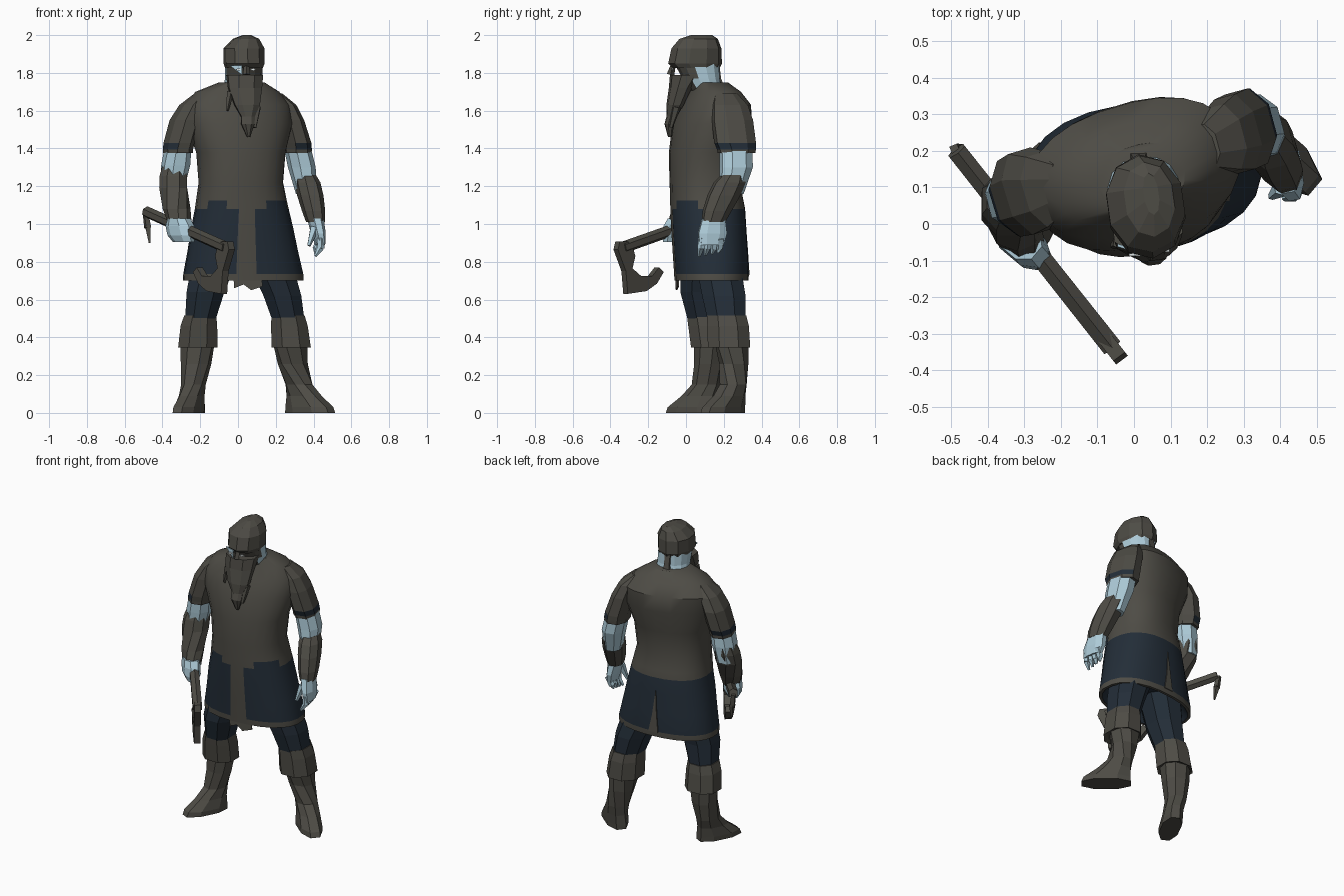
import bpy, bmesh, math
from mathutils import Vector

cube = bpy.data.objects.get("Cube")
if cube:
    bpy.data.objects.remove(cube, do_unlink=True)


def material(name, rgb):
    m = bpy.data.materials.new(name)
    m.use_nodes = True
    m.diffuse_color = (*rgb, 1)
    bsdf = next(n for n in m.node_tree.nodes if n.type == 'BSDF_PRINCIPLED')
    bsdf.inputs["Base Color"].default_value = (*rgb, 1)
    bsdf.inputs["Roughness"].default_value = 0.9
    return m


MATS = [material("worn_leather", (0.076, 0.072, 0.060)),
        material("navy_cloth", (0.017, 0.027, 0.040)),
        material("pale_skin", (0.42, 0.60, 0.69)),
        material("eye_white", (0.75, 0.80, 0.80))]
LEATHER, NAVY, SKIN, WHITE = range(4)


def finish(name, bm, color=LEATHER, smooth=0):
    """color is a material index or a rule on the face centre."""
    bmesh.ops.recalc_face_normals(bm, faces=bm.faces)
    for f in bm.faces:
        f.material_index = color(f.calc_center_median()) if callable(color) else color
    me = bpy.data.meshes.new(name)
    bm.to_mesh(me)
    bm.free()
    for m in MATS:
        me.materials.append(m)
    ob = bpy.data.objects.new(name, me)
    bpy.context.scene.collection.objects.link(ob)
    if smooth:
        bpy.ops.object.select_all(action='DESELECT')
        ob.select_set(True)
        bpy.context.view_layer.objects.active = ob
        bpy.ops.object.shade_smooth_by_angle(angle=math.radians(smooth))
    return ob


def loft(name, rings, color=LEATHER, sides=8, rot=0, power=0.9, smooth=0):
    """Stack level rings (x, y, z, half width, half depth[, turn in degrees])."""
    bm = bmesh.new()
    loops = []
    fit = 1 / math.cos(math.pi / sides) ** power
    for x, y, z, a, b, *t in rings:
        r = math.radians(t[0] if t else rot)
        loop = []
        for i in range(sides):
            w = 2 * math.pi * (i + 0.5) / sides
            u, v = math.cos(w), math.sin(w)
            u = fit * a * math.copysign(abs(u) ** power, u)
            v = fit * b * math.copysign(abs(v) ** power, v)
            loop.append(bm.verts.new((x + u * math.cos(r) - v * math.sin(r),
                                      y + u * math.sin(r) + v * math.cos(r), z)))
        loops.append(loop)
    for lo, hi in zip(loops, loops[1:]):
        for i in range(sides):
            j = (i + 1) % sides
            bm.faces.new((lo[i], lo[j], hi[j], hi[i]))
    bm.faces.new(loops[0])
    bm.faces.new(loops[-1])
    return finish(name, bm, color, smooth)


def bar(name, p, q, r1, r2, color=LEATHER, sides=6):
    """Tapered bar between two points."""
    p, q = Vector(p), Vector(q)
    bm = bmesh.new()
    bmesh.ops.create_cone(bm, cap_ends=True, segments=sides, radius1=r1, radius2=r2,
                          depth=(q - p).length)
    turn = (q - p).to_track_quat('Z', 'Y')
    for v in bm.verts:
        v.co = turn @ v.co + (p + q) / 2
    return finish(name, bm, color)


def plate(name, points, offset, color=LEATHER):
    """Polygon thickened on both sides along offset."""
    bm = bmesh.new()
    off = Vector(offset)
    front = [bm.verts.new(Vector(p) - off) for p in points]
    back = [bm.verts.new(Vector(p) + off) for p in points]
    bm.faces.new(front)
    bm.faces.new(back)
    n = len(points)
    for i in range(n):
        bm.faces.new((front[i], front[(i + 1) % n], back[(i + 1) % n], back[i]))
    return finish(name, bm, color)


# Tunic: flared skirt, waist, chest and broad shoulders, turned to its left
def tunic_color(c):
    t = math.radians(7)
    dx, dy = c.x - 0.025, c.y - 0.125
    u, v = dx * math.cos(t) + dy * math.sin(t), -dx * math.sin(t) + dy * math.cos(t)
    if c.z < 0.735 or c.z > 1.125 or (abs(u) < 0.03 and v < 0):
        return LEATHER
    if c.z > 1.08:
        return NAVY if v < 0 and 0.09 < abs(u) < 0.21 else LEATHER
    return NAVY


loft("tunic", [
    (0.028, 0.135, 0.80, 0.22, 0.12, 5), (0.028, 0.135, 0.70, 0.30, 0.175, 5),
    (0.028, 0.135, 0.70, 0.318, 0.192, 5), (0.028, 0.135, 0.735, 0.316, 0.194, 5),
    (0.025, 0.128, 0.86, 0.29, 0.195, 6), (0.022, 0.12, 0.98, 0.268, 0.195, 7),
    (0.02, 0.115, 1.08, 0.246, 0.194, 8), (0.018, 0.11, 1.125, 0.238, 0.19, 9),
    (0.015, 0.10, 1.22, 0.222, 0.182, 12), (0.015, 0.107, 1.38, 0.236, 0.188, 15),
    (0.005, 0.137, 1.53, 0.285, 0.193, 17), (-0.003, 0.153, 1.63, 0.285, 0.173, 17),
    (-0.003, 0.145, 1.70, 0.225, 0.13, 17), (0.02, 0.125, 1.75, 0.12, 0.09, 17)],
    tunic_color, sides=24, power=0.87, smooth=35)
plate("front_cloth", [(-0.03, -0.05, 0.80), (-0.02, -0.052, 0.66), (0.03, -0.052, 0.68),
                      (0.07, -0.05, 0.65), (0.13, -0.04, 0.67), (0.12, -0.04, 0.80)], (0, 0.004, 0))
plate("back_slit_trim", [(-0.025, 0.326, 0.73), (0.04, 0.332, 0.73), (0.018, 0.325, 0.84),
                         (0.0, 0.313, 1.0), (-0.012, 0.322, 0.85)], (0, 0.0045, 0))


# Arms: sleeve with trim on the outside, bare upper arm, bracer
def sleeve_color(c):
    return NAVY if 1.395 < c.z < 1.43 and (c.x > 0.33 or c.x < -0.33) else LEATHER


loft("right_sleeve", [(-0.318, 0.072, 1.375, 0.069, 0.096), (-0.318, 0.072, 1.395, 0.07, 0.098),
     (-0.312, 0.078, 1.43, 0.071, 0.108), (-0.28, 0.09, 1.55, 0.07, 0.115),
     (-0.24, 0.095, 1.63, 0.06, 0.10), (-0.185, 0.105, 1.69, 0.04, 0.065)], sleeve_color, rot=17)
loft("left_sleeve", [(0.312, 0.268, 1.375, 0.069, 0.095), (0.312, 0.267, 1.395, 0.07, 0.098),
     (0.308, 0.26, 1.43, 0.07, 0.106), (0.275, 0.245, 1.55, 0.065, 0.106),
     (0.245, 0.232, 1.63, 0.055, 0.092), (0.19, 0.21, 1.69, 0.04, 0.06)], sleeve_color, rot=15)
loft("right_upper_arm", [(-0.345, 0.065, 1.20, 0.058, 0.068), (-0.33, 0.07, 1.31, 0.07, 0.08),
     (-0.318, 0.07, 1.40, 0.064, 0.082)], SKIN, rot=15)
loft("left_upper_arm", [(0.36, 0.24, 1.16, 0.048, 0.062), (0.338, 0.266, 1.30, 0.066, 0.083),
     (0.315, 0.264, 1.40, 0.064, 0.083)], SKIN, rot=15)
loft("right_bracer", [(-0.305, -0.045, 0.99, 0.058, 0.05, -35), (-0.325, -0.005, 1.08, 0.068, 0.063, -20),
     (-0.343, 0.045, 1.19, 0.074, 0.077), (-0.343, 0.062, 1.255, 0.072, 0.078),
     (-0.338, 0.075, 1.305, 0.063, 0.068)])
loft("left_bracer", [(0.41, 0.145, 1.01, 0.044, 0.06), (0.40, 0.165, 1.07, 0.055, 0.073),
     (0.383, 0.20, 1.15, 0.062, 0.083), (0.367, 0.232, 1.22, 0.062, 0.08),
     (0.357, 0.25, 1.26, 0.05, 0.06)], rot=15)

# Hands: a fist round the handle and an open hand
loft("right_hand", [(-0.288, -0.07, 0.905, 0.062, 0.032), (-0.298, -0.06, 0.94, 0.08, 0.048),
     (-0.308, -0.05, 0.99, 0.08, 0.05), (-0.312, -0.04, 1.03, 0.06, 0.05)], SKIN, rot=-40)
loft("left_hand", [(0.435, 0.135, 0.89, 0.022, 0.065), (0.425, 0.14, 0.95, 0.034, 0.076),
     (0.41, 0.145, 1.03, 0.04, 0.06)], SKIN, rot=10)
for i in range(4):
    y = 0.085 + 0.033 * i
    bar(f"left_finger_{i + 1}", (0.437, y, 0.925), (0.438 - 0.008 * i, y - 0.005, 0.87), 0.022, 0.019, SKIN, 5)
    bar(f"left_fingertip_{i + 1}", (0.438 - 0.008 * i, y - 0.005, 0.875),
        (0.41, y - 0.015, 0.83 + 0.006 * i), 0.019, 0.008, SKIN, 5)
bar("left_thumb", (0.405, 0.10, 0.98), (0.375, 0.075, 0.885), 0.026, 0.01, SKIN, 5)


# Axe held low in the right hand
def axe_point(y, z):
    return (-0.05 - (y + 0.35) * 0.786, y, z)


bar("axe_handle", (-0.485, 0.20, 1.065), axe_point(-0.335, 0.875), 0.03, 0.032)
plate("axe_blade", [axe_point(y, z) for y, z in
      [(-0.372, 0.865), (-0.362, 0.908), (-0.30, 0.905), (-0.28, 0.83), (-0.295, 0.765), (-0.25, 0.725),
       (-0.19, 0.725), (-0.155, 0.77), (-0.13, 0.745), (-0.165, 0.685), (-0.22, 0.645),
       (-0.32, 0.63), (-0.33, 0.75)]], (0.016, 0.012, 0))
bar("handle_thong_top", (-0.49, 0.205, 1.06), (-0.478, 0.20, 0.98), 0.016, 0.02, sides=4)
bar("handle_thong_end", (-0.478, 0.20, 0.99), (-0.468, 0.19, 0.90), 0.02, 0.006, sides=4)

# Legs: trousers, cuffs and boots, both feet turned outward
loft("right_trouser", [(-0.20, 0.10, 0.49, 0.08, 0.09), (-0.172, 0.08, 0.64, 0.10, 0.11),
     (-0.12, 0.095, 0.82, 0.12, 0.122)], NAVY)
loft("left_trouser", [(0.267, 0.215, 0.49, 0.085, 0.10), (0.235, 0.2, 0.62, 0.10, 0.115),
     (0.16, 0.165, 0.82, 0.12, 0.118)], NAVY)
loft("right_cuff", [(-0.213, 0.125, 0.355, 0.085, 0.08), (-0.213, 0.125, 0.345, 0.104, 0.098),
     (-0.207, 0.11, 0.46, 0.097, 0.098), (-0.20, 0.10, 0.515, 0.085, 0.095)])
loft("left_cuff", [(0.28, 0.228, 0.355, 0.085, 0.09), (0.282, 0.228, 0.345, 0.104, 0.112),
     (0.272, 0.223, 0.46, 0.097, 0.11), (0.265, 0.215, 0.515, 0.088, 0.104)])
loft("right_boot", [(-0.26, 0.028, 0.0, 0.058, 0.138, -27), (-0.258, 0.033, 0.03, 0.06, 0.132, -27),
     (-0.245, 0.07, 0.09, 0.055, 0.092, -27), (-0.236, 0.105, 0.15, 0.058, 0.07, -20),
     (-0.222, 0.122, 0.26, 0.075, 0.072, -15), (-0.215, 0.125, 0.36, 0.085, 0.076, -10)])
loft("left_boot", [(0.382, 0.195, 0.0, 0.065, 0.148, 50), (0.378, 0.20, 0.03, 0.066, 0.141, 50),
     (0.35, 0.23, 0.09, 0.062, 0.098, 50), (0.323, 0.25, 0.15, 0.063, 0.072, 45),
     (0.29, 0.253, 0.26, 0.073, 0.07, 20), (0.277, 0.243, 0.36, 0.084, 0.083, 10)])

# Head: bare neck and masked face, hood, nose guard, eyes
loft("face_and_neck", [(0.02, 0.115, 1.69, 0.10, 0.08), (0.03, 0.08, 1.77, 0.096, 0.098),
     (0.032, 0.055, 1.86, 0.096, 0.12)], lambda c: SKIN if c.y > 0.04 else LEATHER, sides=14, rot=8)
plate("hood_tail", [(-0.008, 0.168, 1.85), (-0.005, 0.178, 1.77), (-0.02, 0.20, 1.70),
                    (0.045, 0.205, 1.70), (0.03, 0.178, 1.77), (0.033, 0.168, 1.85)], (0, 0.008, 0))
loft("hood", [(0.032, 0.055, 1.825, 0.095, 0.118), (0.032, 0.048, 1.85, 0.103, 0.137),
     (0.032, 0.055, 1.93, 0.103, 0.127), (0.042, 0.067, 1.98, 0.066, 0.098),
     (0.047, 0.082, 2.0, 0.02, 0.055)], sides=10, rot=8, power=0.95)
bar("nose_guard", (0.045, -0.065, 1.85), (0.045, -0.082, 1.79), 0.012, 0.02, sides=4)
plate("cheek_skin", [(-0.045, -0.058, 1.84), (0.022, -0.079, 1.84), (0.02, -0.08, 1.79)],
      (0, 0.004, 0), SKIN)
for side, x, y in (("right", 0.003, -0.084), ("left", 0.08, -0.073)):
    plate(side + "_eye", [(x - 0.017, y, 1.818), (x, y, 1.825), (x + 0.017, y, 1.818), (x, y, 1.811)],
          (0, 0.004, 0), WHITE)

# Beard with knotted tip and two side braids
loft("beard", [(0.056, -0.085, 1.46, 0.008, 0.01), (0.052, -0.088, 1.53, 0.035, 0.024),
     (0.052, -0.075, 1.57, 0.036, 0.026), (0.048, -0.058, 1.63, 0.066, 0.042),
     (0.037, -0.03, 1.72, 0.088, 0.056), (0.035, 0.0, 1.79, 0.094, 0.08)], rot=8)
bar("right_braid", (-0.04, -0.05, 1.70), (-0.058, -0.06, 1.60), 0.02, 0.008, sides=5)
bar("left_braid", (0.10, -0.05, 1.62), (0.088, -0.08, 1.51), 0.024, 0.01, sides=5)
